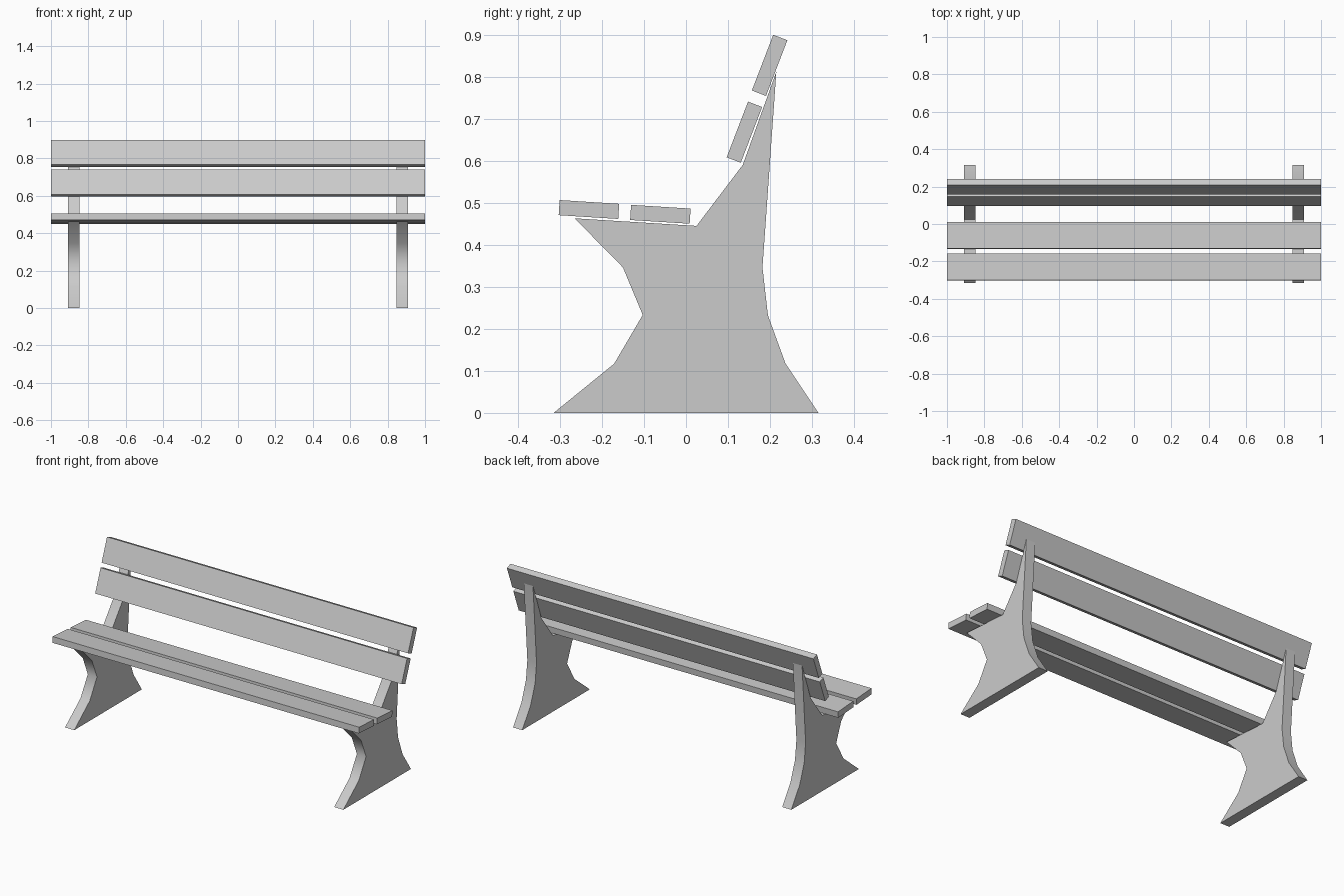
import bpy, bmesh
from math import radians
from mathutils import Matrix

if "Cube" in bpy.data.objects:
    bpy.data.objects.remove(bpy.data.objects["Cube"])

# Side silhouette of a support (y, z), counter-clockwise seen from the right
PROFILE = [(-0.315, 0), (0.315, 0), (0.237, 0.117), (0.195, 0.232),
           (0.182, 0.346), (0.215, 0.812), (0.135, 0.59), (0.025, 0.445),
           (-0.265, 0.463), (-0.15, 0.346), (-0.103, 0.233), (-0.171, 0.117)]


def finish(name, bm):
    bmesh.ops.recalc_face_normals(bm, faces=bm.faces)
    mesh = bpy.data.meshes.new(name)
    bm.to_mesh(mesh)
    bm.free()
    obj = bpy.data.objects.new(name, mesh)
    bpy.context.collection.objects.link(obj)
    return obj


def support(name, x0, x1):
    bm = bmesh.new()
    face = bm.faces.new([bm.verts.new((x0, y, z)) for y, z in PROFILE])
    ext = bmesh.ops.extrude_face_region(bm, geom=[face], use_keep_orig=True)
    verts = [v for v in ext["geom"] if isinstance(v, bmesh.types.BMVert)]
    bmesh.ops.translate(bm, verts=verts, vec=(x1 - x0, 0, 0))
    obj = finish(name, bm)
    bpy.ops.object.select_all(action='DESELECT')
    obj.select_set(True)
    bpy.context.view_layer.objects.active = obj
    bpy.ops.object.shade_smooth_by_angle(angle=radians(55))


def slat(name, y, z, tilt):
    bm = bmesh.new()
    bmesh.ops.create_cube(bm, size=1, matrix=Matrix.Diagonal((2, 0.142, 0.036, 1)))
    obj = finish(name, bm)
    obj.location = (0, y, z)
    obj.rotation_euler.x = radians(tilt)


# Side supports
support("left_support", -0.908, -0.848)
support("right_support", 0.848, 0.908)

# Seat planks
slat("front_seat_plank", -0.231, 0.484, -3.6)
slat("rear_seat_plank", -0.061, 0.4726, -3.6)

# Backrest planks
slat("lower_back_plank", 0.139, 0.668, 69)
slat("upper_back_plank", 0.199, 0.827, 69)
